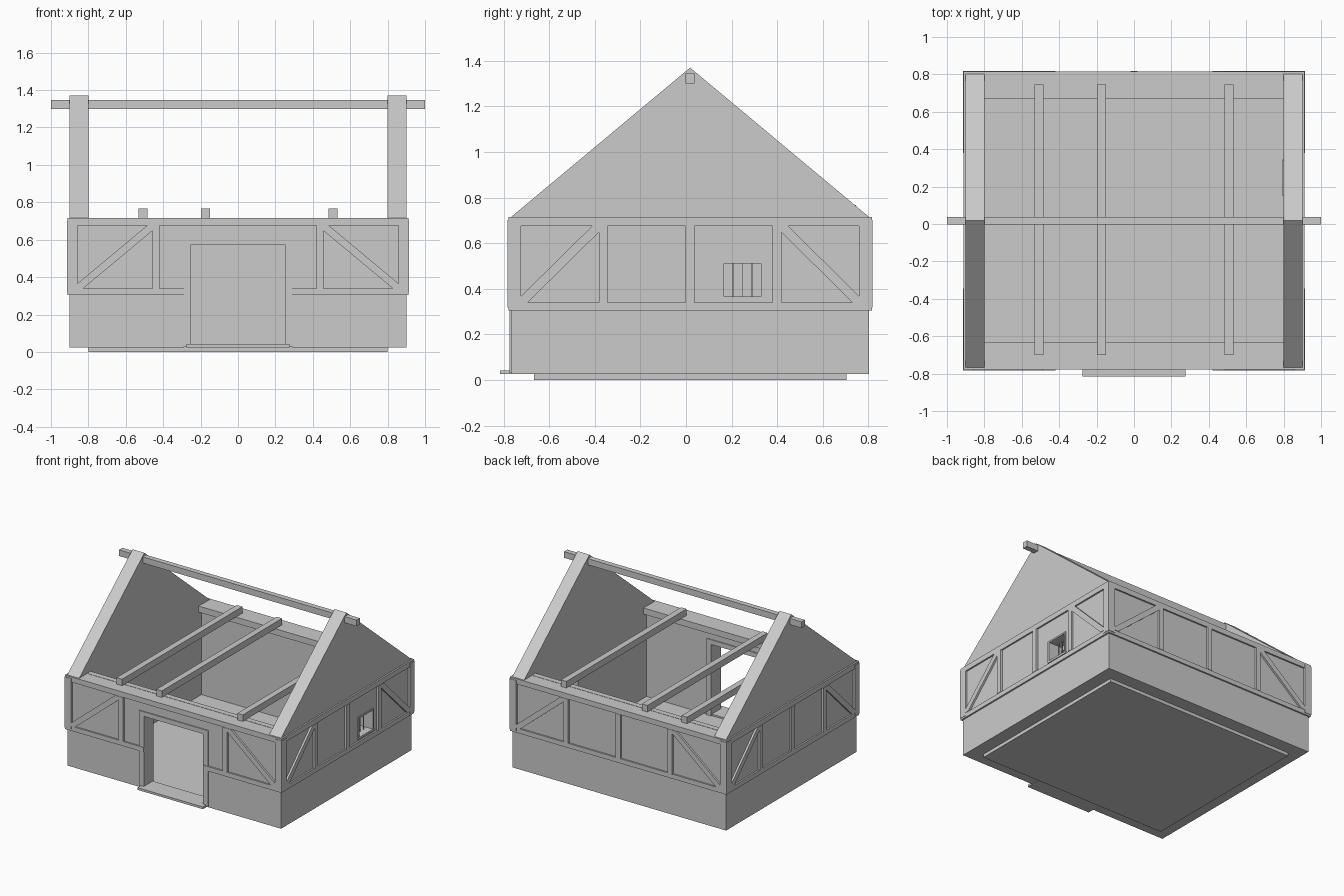
import bpy, bmesh

if "Cube" in bpy.data.objects:
    bpy.data.objects.remove(bpy.data.objects["Cube"])

CY = 0.018                      # middle of the house along y
HX, HY = 0.90, 0.785            # half sizes of the outer walls
T = 0.10                        # wall thickness
Z0, Z1 = 0.025, 0.715           # wall bottom and top
R0, R1 = 0.34, 0.675            # panel bottom and top

grey = bpy.data.materials.new("plain_grey")
grey.diffuse_color = (0.6, 0.6, 0.6, 1)
grey.use_nodes = True
grey.node_tree.nodes["Principled BSDF"].inputs["Base Color"].default_value = grey.diffuse_color


def prism(name, pts, vec):
    """Extrude a flat outline along vec."""
    bm = bmesh.new()
    f = bm.faces.new([bm.verts.new(p) for p in pts])
    ext = bmesh.ops.extrude_face_region(bm, geom=[f])
    bmesh.ops.translate(bm, vec=vec, verts=[v for v in ext["geom"] if isinstance(v, bmesh.types.BMVert)])
    bmesh.ops.recalc_face_normals(bm, faces=bm.faces)
    me = bpy.data.meshes.new(name)
    bm.to_mesh(me)
    bm.free()
    me.materials.append(grey)
    ob = bpy.data.objects.new(name, me)
    bpy.context.collection.objects.link(ob)
    return ob


def box(name, x0, x1, y0, y1, z0, z1):
    return prism(name, [(x0, y0, z0), (x1, y0, z0), (x1, y1, z0), (x0, y1, z0)], (0, 0, z1 - z0))


# Floor slab and walls
YF, YB = CY - HY, CY + HY
box("floor_slab", -0.8, 0.8, YF + T, YB - T, 0, 0.03)
box("back_wall", -0.8, 0.8, YB - T, YB, Z0, Z1)
for s, side in ((-1, "left"), (1, "right")):
    a, b = sorted((s * 0.29, s * 0.8))
    box(side + "_front_wall", a, b, YF, YF + T, Z0, Z1)
box("wall_over_door", -0.29, 0.29, YF, YF + T, 0.61, Z1)

# Gable walls
outline = [(YF, Z0), (YB, Z0), (YB, Z1), (CY, 1.37), (YF, Z1)]
gables = {}
for x, side in ((-HX, "left"), (HX - T, "right")):
    gables[side] = prism(side + "_gable_wall", [(x, y, z) for y, z in outline], (T, 0, 0))

# Window opening in the right gable
cutter = box("window_cutter", 0.7, 1.0, 0.15, 0.34, 0.35, 0.522)
cutter.hide_render = True
cutter.hide_viewport = True
mod = gables["right"].modifiers.new("window_hole", "BOOLEAN")
mod.operation, mod.solver, mod.object = "DIFFERENCE", "EXACT", cutter

# Window frame and bars
wx = (0.795, 0.906)
box("window_sill", *wx, 0.15, 0.345, 0.35, 0.366)
box("window_head", *wx, 0.15, 0.34, 0.51, 0.522)
box("window_jamb_front", *wx, 0.15, 0.166, 0.366, 0.51)
box("window_jamb_back", *wx, 0.328, 0.34, 0.366, 0.51)
for y in (0.207, 0.249, 0.290):
    box("window_bar", 0.85, 0.856, y - 0.002, y + 0.002, 0.366, 0.51)

# Door frame and doorstep
fy = (YF - 0.008, YF + T + 0.008)
for s in (-1, 1):
    a, b = sorted((s * 0.25, s * 0.29))
    box("door_post", a, b, *fy, 0.03, 0.575)
box("door_lintel", -0.29, 0.29, *fy, 0.575, 0.61)
box("doorstep", -0.275, 0.275, -0.815, YF + T, Z0, 0.042)

# Timber framing, described per wall as (u along wall, z) and raised outwards
RAIL, POST = 0.012, 0.015
walls = {
    "front": (lambda u, d: (u, YF - d), HX),
    "back": (lambda u, d: (u, YB + d), HX),
    "left": (lambda u, d: (-HX - d, CY + u), HY),
    "right": (lambda u, d: (HX + d, CY + u), HY),
}


def timber(name, wall, pts, depth):
    place = walls[wall][0]
    p, q = place(0, 0), place(0, depth)
    return prism(wall + "_" + name, [(*place(u, 0), z) for u, z in pts], (q[0] - p[0], q[1] - p[1], 0))


def rect(u0, u1, z0, z1):
    return [(u0, z0), (u1, z0), (u1, z1), (u0, z1)]


for wall, (place, half) in walls.items():
    wide = wall in ("front", "back")
    end = half + (RAIL if wide else 0)
    outer = half - 0.043                        # outer edge of the end panels
    inner = 0.457 if wide else 0.400            # inner edge of the end panels
    # rails
    timber("top_rail", wall, rect(-end, end, R1, Z1), RAIL)
    if wall == "front":
        for s in (-1, 1):
            timber("bottom_rail", wall, rect(s * 0.25, s * end, 0.305, R0), RAIL)
    else:
        timber("bottom_rail", wall, rect(-end, end, 0.305, R0), RAIL)
    # centre post
    if wall != "front":
        timber("centre_post", wall, rect(-0.02, 0.02, R0, R1), POST)
    # corner posts, inner posts and braces on both ends
    for s in (-1, 1):
        timber("corner_post", wall, rect(s * outer, s * (half + (POST if wide else 0)), 0.318, 0.702), POST)
        timber("inner_post", wall, rect(s * (inner - 0.038), s * inner, R0, R1), POST)
        brace = [(outer, R0), (outer - 0.03, R0), (inner, R1 - 0.027),
                 (inner, R1), (inner + 0.03, R1), (outer, R0 + 0.027)]
        timber("brace", wall, [(s * u, z) for u, z in brace], POST)

# Wall plates, cross beams and ridge beam
box("front_wall_plate", -0.8, 0.8, -0.672, -0.63, 0.67, 0.717)
box("back_wall_plate", -0.8, 0.8, 0.668, 0.71, 0.67, 0.717)
for x in (-0.508, -0.174, 0.508):
    box("cross_beam", x - 0.023, x + 0.023, -0.70, 0.745, 0.717, 0.767)
box("ridge_beam", -1, 1, -0.002, 0.038, 1.30, 1.347)
